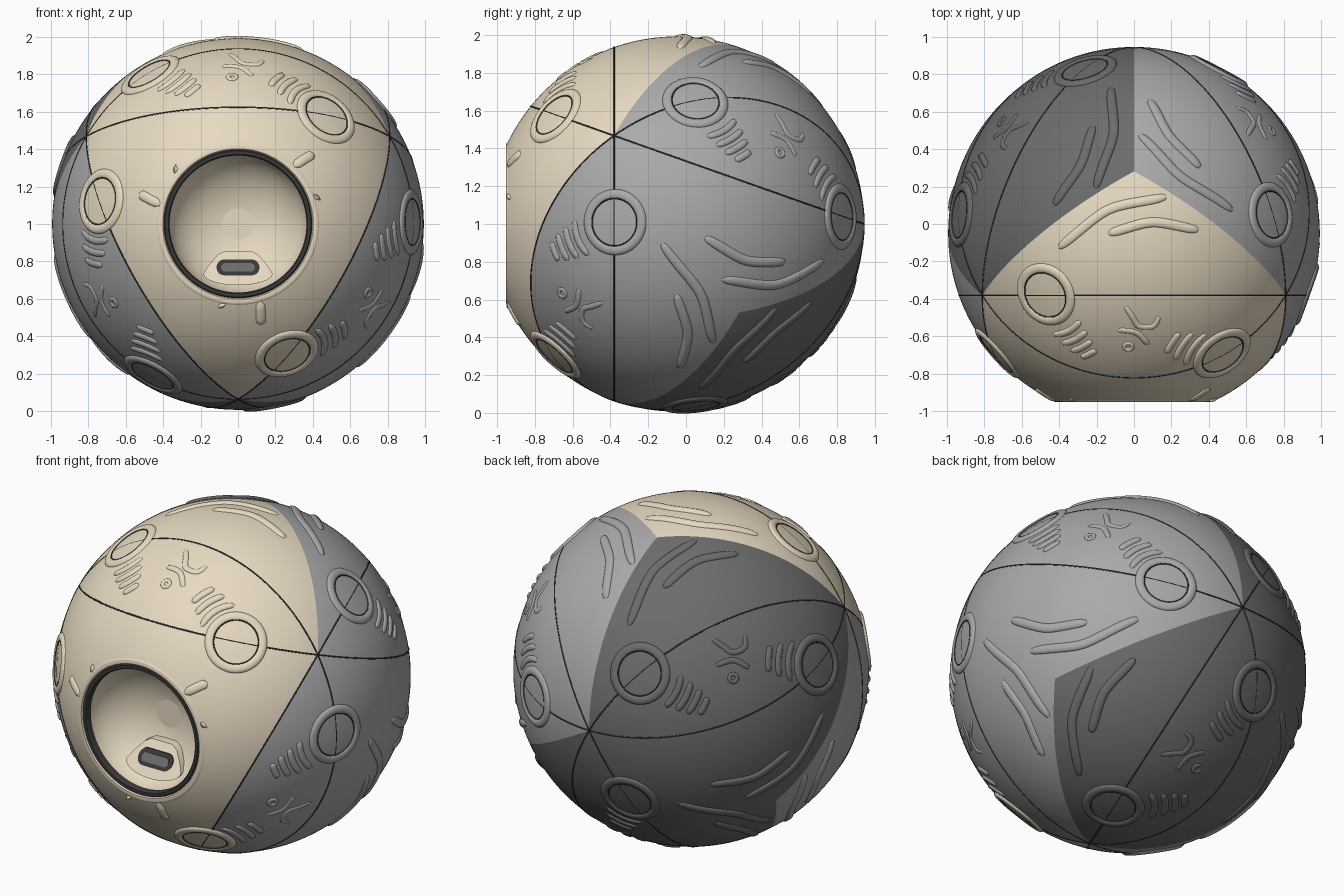
import bpy, bmesh
from math import pi, sin, cos, sqrt, hypot, radians
from mathutils import Vector

if "Cube" in bpy.data.objects:
    bpy.data.objects.remove(bpy.data.objects["Cube"])

R = 0.993
CENTRE = Vector((0, -0.05, 1))
FRONT_CUT = -0.90


def material(name, col):
    m = bpy.data.materials.new(name)
    m.diffuse_color = (*col, 1)
    m.use_nodes = True
    m.node_tree.nodes["Principled BSDF"].inputs["Base Color"].default_value = m.diffuse_color
    return m


TAN = material("tan", (0.80, 0.70, 0.54))
LIGHT = material("light_grey", (0.40, 0.40, 0.40))
DARK = material("dark_grey", (0.15, 0.15, 0.15))
BLACK = material("black", (0.04, 0.04, 0.04))


def finish(name, mesh, *mats):
    ob = bpy.data.objects.new(name, mesh)
    ob.location = CENTRE
    bpy.context.collection.objects.link(ob)
    for m in mats:
        mesh.materials.append(m)
    bpy.ops.object.select_all(action='DESELECT')
    ob.select_set(True)
    bpy.context.view_layer.objects.active = ob
    bpy.ops.object.shade_smooth_by_angle(angle=radians(40))
    return ob


def make(name, verts, faces, mat):
    me = bpy.data.meshes.new(name)
    me.from_pydata([tuple(v) for v in verts], [], faces)
    return finish(name, me, mat)


# Four tetrahedron corners where the seams meet
s8 = sqrt(8) / 3
V = {"left": Vector((-sqrt(2 / 3), -1 / 3, s8 / 2)),
     "right": Vector((sqrt(2 / 3), -1 / 3, s8 / 2)),
     "bottom": Vector((0, -1 / 3, -s8)),
     "back": Vector((0, 1, 0))}
# Six directed edges, each carrying one panel and its relief pattern
EDGES = [("left", "right", TAN), ("right", "back", LIGHT), ("back", "left", DARK),
         ("right", "bottom", LIGHT), ("bottom", "left", LIGHT), ("bottom", "back", DARK)]


# Panels: cube-face patches projected onto the sphere, trimmed at the front
def panel(a, b, mat, n=52):
    o1, o2 = [V[k] for k in V if k not in (a, b)]
    q = [V[a], -o1, V[b], -o2]
    bm = bmesh.new()
    g = []
    for i in range(n + 1):
        u = math_tan(i / n)
        row = []
        for j in range(n + 1):
            v = math_tan(j / n)
            p = q[0] * (1-u) * (1-v) + q[1] * u * (1-v) + q[2] * u * v + q[3] * (1-u) * v
            row.append(bm.verts.new(p.normalized() * R))
        g.append(row)
    for i in range(n):
        for j in range(n):
            f = bm.faces.new((g[i][j], g[i+1][j], g[i+1][j+1], g[i][j+1]))
            f.normal_update()
            if f.normal.dot(f.calc_center_median()) < 0:
                f.normal_flip()

    def bisect(co, no, trim):
        bmesh.ops.bisect_plane(bm, geom=bm.verts[:] + bm.edges[:] + bm.faces[:], dist=1e-5,
                               plane_co=co, plane_no=no, clear_outer=trim)
    bisect((0, FRONT_CUT, 0), (0, -1, 0), True)
    if "back" not in (a, b) and mat != TAN:     # front face colour stops at the curved seam
        third = next(V[k] for k in ("left", "right", "bottom") if k not in (a, b))
        bisect(-third * R / 3, -third, False)
        for f in bm.faces:
            if -third.dot(f.calc_center_median()) < R / 3:
                f.material_index = 1
    me = bpy.data.meshes.new("panel")
    bm.to_mesh(me)
    bm.free()
    finish(f"{a}_{b}_panel", me, mat, TAN)


def math_tan(t):                                 # even spacing on the sphere
    x = (t - 0.5) * pi / 2
    return 0.5 + 0.5 * sin(x) / cos(x)


for e in EDGES:
    panel(*e)

# Relief: rounded ridges lying on the sphere, gathered by part and material
store = {}


def ridge(part, mat, pts, w, h, closed=False, k=8):
    pts = [p for p in pts if not (p.y < 0 and hypot(p.x, p.z) < 0.425)]
    n = len(pts)
    if n < 3:
        return
    vs, fs = store.setdefault((part, mat.name), ([], []))
    base = len(vs)
    for i, p in enumerate(pts):
        if closed:
            d, t = pts[(i+1) % n] - pts[i-1], 1
        else:
            d = pts[min(i+1, n-1)] - pts[max(i-1, 0)]
            t = sqrt(max(0.02, 1 - abs(2 * i / (n-1) - 1) ** 6))
        s = p.cross(d).normalized()
        for j in range(k + 1):
            th = pi * (1 - j / k)
            vs.append((p + s * w * t * cos(th)).normalized() * (R - 0.003 + (h + 0.003) * t * sin(th)))
    for i in range(n if closed else n - 1):
        a, b = base + i * (k+1), base + (i+1) % n * (k+1)
        fs += [(a+j, b+j, b+j+1, a+j+1) for j in range(k)]


def arc(c, e, r, a0, a1, n):                     # arc about a point on the sphere
    x = (e - c * e.dot(c)).normalized()
    y = c.cross(x)
    return [(c + (x * cos(a0 + (a1-a0) * i / n) + y * sin(a0 + (a1-a0) * i / n)) * r).normalized()
            for i in range(n + 1)]


def smooth_path(p, n=7):                         # Catmull-Rom through 2D points
    q = [p[0], *p, p[-1]]
    out = []
    for a, b, c, d in zip(q, q[1:], q[2:], q[3:]):
        for i in range(n):
            t = i / n
            out.append([0.5 * (2*b[m] + (c[m]-a[m])*t + (2*a[m]-5*b[m]+4*c[m]-d[m])*t*t
                               + (3*b[m]-a[m]-3*c[m]+d[m])*t**3) for m in (0, 1)])
    return out + [p[-1]]


FACE_ARCS = [[(-.41, .46), (-.14, .67), (.18, .72)], [(-.14, .571), (.1, .622), (.35, .556)]]
MOTIF = [[(-.046, .209), (-.008, .147), (.029, .09), (.105, .088), (.135, .147)],
         [(-.091, .065), (.012, .05), (.079, -.031)]]

for a, b, mat in EDGES:
    axis = (V[a] + V[b]).normalized()
    e = (V[b] - V[a]).normalized()
    f = axis.cross(e)

    def at(u, v, sgn=1):
        return e * u * sgn + f * v * sgn + axis * sqrt(1 - u*u - v*v)

    for sgn in (1, -1):
        front = "back" not in (a, b) and (f * sgn).y < 0
        m = TAN if front else mat
        # long double arcs around the face centres
        for p in FACE_ARCS:
            ridge("face_arcs", m, [at(u, v, sgn) for u, v in smooth_path(p, 12)], 0.027, 0.013)
        # raised round pads with a fine inner line
        c = at(-0.48, 0.197, sgn)
        ridge("pad_rims", m, arc(c, e, 0.152, 0, 2*pi, 48)[:-1], 0.027, 0.013, True)
        ridge("pad_lines", BLACK, arc(c, e, 0.128, 0, 2*pi, 48)[:-1], 0.005, 0.008, True, 4)
        vs, fs = store.setdefault(("pad_discs", m.name), ([], []))
        base = len(vs)
        vs.append(c * (R + 0.002))
        vs += [p * (R + 0.002) for r in (0.065, 0.13) for p in arc(c, e, r, 0, 2*pi, 32)[:-1]]
        for i in range(32):
            i0, i1 = base + 1 + i, base + 1 + (i+1) % 32
            fs += [(base, i0, i1), (i0, i0 + 32, i1 + 32, i1)]
        # ripple strokes beside each pad
        if sgn == 1:
            ripples = [(.24, .11), (.305, .10), (.37, .085), (.435, .06)]
            mid = radians(-56)
        else:
            ripples = [(.22, .125), (.29, .105), (.36, .08)]
            mid = radians(146)
        for r, half in ripples:
            ridge("ripples", mat, arc(c, e, r, mid - half / r, mid + half / r, 14), 0.02, 0.011)
    # centre motif: two curls and a dot
    for p in MOTIF:
        ridge("motif_curls", mat, [at(*q) for q in smooth_path(p)], 0.017, 0.007)
    ridge("motif_dots", mat, arc(at(-.031, -.041), e, 0.022, 0, 2*pi, 20)[:-1], 0.012, 0.007, True)

# Seams: four circles, each through three corners
for c in V.values():
    n = -c
    x = n.orthogonal().normalized()
    y = n.cross(x)
    ridge("seams", BLACK, [n / 3 + (x * cos(t) + y * sin(t)) * s8
                           for t in (2*pi*i/160 for i in range(160))], 0.006, 0.003, True, 4)

for (part, mn), (vs, fs) in store.items():
    make(f"{part}_{mn}", vs, fs, bpy.data.materials[mn])


# Front dish: lathed collar, dark ring and concave bowl
def lathe(name, prof, mat, n=96):
    vs = [(r * cos(2*pi*i/n), y, r * sin(2*pi*i/n)) for i in range(n) for r, y in prof]
    k = len(prof)
    fs = [(i*k+j, i*k+j+1, (i+1) % n*k+j+1, (i+1) % n*k+j) for i in range(n) for j in range(k-1)]
    make(name, vs, fs, mat)


lathe("dish_collar", [(.437, -.885), (.43, -.898), (.42, -.902), (.402, -.902), (.396, -.895), (.396, -.87)], TAN)
lathe("dish_ring", [(.397, -.87), (.397, -.892), (.39, -.90), (.372, -.90), (.366, -.892), (.366, -.86)], BLACK)
lathe("dish_bowl", [(.372 * cos(t) + 1e-4, -.885 + .27 * sin(t)) for t in (pi/2*i/20 for i in range(21))], TAN)
lathe("dish_centre_disc", [(.11, -.612), (.108, -.622), (.001, -.622)], TAN, 48)


# Charging ledge with its socket, sloping with the bowl
def slab(name, outline, lift, depth, mat):
    n = len(outline)
    vs = [(x, -.665 + (z + .14) * .68 - lift, z) for x, z in outline]
    vs += [(x, y + depth, z) for x, y, z in vs]
    make(name, vs, [tuple(range(n)), tuple(range(2*n-1, n-1, -1))] +
         [(i, i+n, (i+1) % n + n, (i+1) % n) for i in range(n)], mat)


def stadium(w, h, z, n=12):
    r = h / 2
    return [((w/2 - r) * (1 if i < n else -1) + r * cos(t), z + r * sin(t))
            for i in range(2*n) for t in [-pi/2 + pi * (i if i < n else i - 1) / (n-1)]]


ledge = [(.185 * cos(t), -.265 + .062 * sin(t)) for t in (pi + pi*i/24 for i in range(25))]
ledge += [(.16, -.225), (.11, -.165), (.07, -.145), (-.07, -.145), (-.11, -.165), (-.16, -.225)]
slab("port_ledge", ledge, 0.02, 0.12, TAN)
slab("port_rim", stadium(.23, .085, -.232), 0.026, 0.03, BLACK)
slab("port_socket", stadium(.18, .045, -.232), 0.029, 0.02, DARK)
